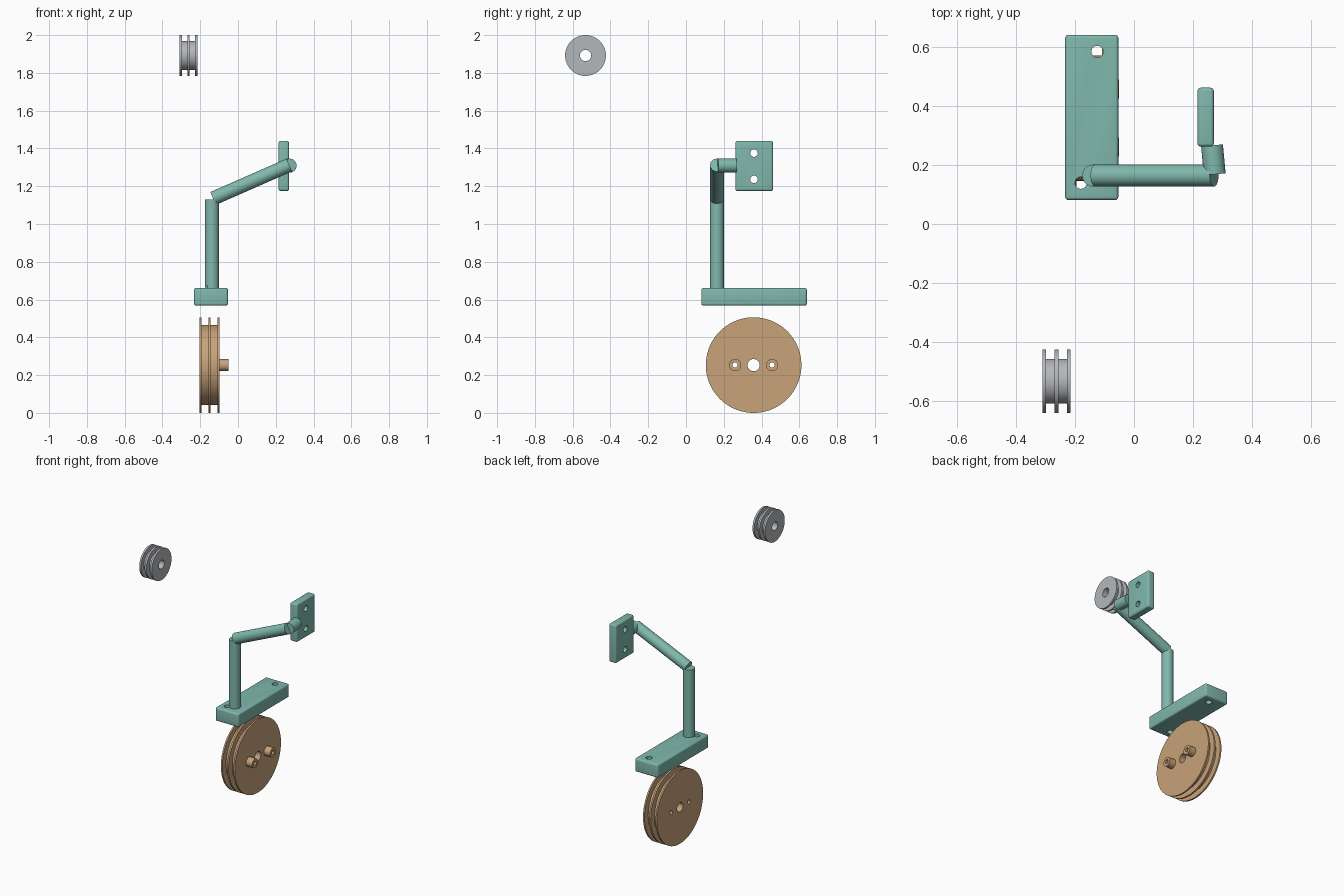
import bpy, bmesh, math
from mathutils import Vector, Matrix

if "Cube" in bpy.data.objects:
    bpy.data.objects.remove(bpy.data.objects["Cube"])


def material(name, rgb):
    m = bpy.data.materials.new(name)
    m.diffuse_color = (*rgb, 1)
    m.use_nodes = True
    m.node_tree.nodes["Principled BSDF"].inputs["Base Color"].default_value = m.diffuse_color
    return m


GREEN = material("sage green", (0.216, 0.479, 0.413))
TAN = material("tan", (0.578, 0.366, 0.195))
GREY = material("light grey", (0.456, 0.474, 0.497))


def add_object(name, bm, mat):
    bmesh.ops.recalc_face_normals(bm, faces=bm.faces)
    mesh = bpy.data.meshes.new(name)
    bm.to_mesh(mesh)
    bm.free()
    ob = bpy.data.objects.new(name, mesh)
    bpy.context.collection.objects.link(ob)
    if mat:
        mesh.materials.append(mat)
    return ob


def smooth(ob):
    bpy.ops.object.select_all(action='DESELECT')
    ob.select_set(True)
    bpy.context.view_layer.objects.active = ob
    bpy.ops.object.shade_smooth_by_angle(angle=math.radians(35))


def rod(name, a, b, r, mat=None, segments=48):
    """Solid cylinder between two points."""
    a, b = Vector(a), Vector(b)
    d = b - a
    bm = bmesh.new()
    turn = d.to_track_quat('Z', 'Y').to_matrix().to_4x4()
    bmesh.ops.create_cone(bm, cap_ends=True, segments=segments, radius1=r, radius2=r,
                          depth=d.length, matrix=Matrix.Translation((a + b) / 2) @ turn)
    return add_object(name, bm, mat)


def lathe_x(name, profile, y, z, mat, segments=96):
    """Closed (x, radius) profile turned around an axis parallel to x."""
    bm = bmesh.new()
    rings = []
    for i in range(segments):
        t = 2 * math.pi * i / segments
        rings.append([bm.verts.new((x, y + r * math.cos(t), z + r * math.sin(t)))
                      for x, r in profile])
    n = len(profile)
    for i in range(segments):
        p, q = rings[i], rings[(i + 1) % segments]
        for j in range(n):
            k = (j + 1) % n
            bm.faces.new((p[j], p[k], q[k], q[j]))
    return add_object(name, bm, mat)


def plate(name, lo, hi, bevel, mat):
    """Block with softly rounded edges."""
    lo, hi = Vector(lo), Vector(hi)
    bm = bmesh.new()
    bmesh.ops.create_cube(bm, size=1, matrix=Matrix.Translation((lo + hi) / 2)
                          @ Matrix.Diagonal((*(hi - lo), 1)))
    bmesh.ops.bevel(bm, geom=bm.edges[:], offset=bevel, segments=4, profile=0.5,
                    affect='EDGES')
    return add_object(name, bm, mat)


def drill(ob, cutter):
    cutter.hide_render = True
    cutter.hide_viewport = True
    mod = ob.modifiers.new("hole", 'BOOLEAN')
    mod.operation = 'DIFFERENCE'
    mod.solver = 'EXACT'
    mod.object = cutter


def pulley(name, x0, x1, flange, r_out, r_groove, r_hole, y, z, mat):
    """Three thin flanges with two square grooves and a bored centre."""
    mid, h = (x0 + x1) / 2, flange / 2
    outline = [(x0, r_hole), (x0, r_out), (x0 + flange, r_out), (x0 + flange, r_groove),
               (mid - h, r_groove), (mid - h, r_out), (mid + h, r_out), (mid + h, r_groove),
               (x1 - flange, r_groove), (x1 - flange, r_out), (x1, r_out), (x1, r_hole)]
    return lathe_x(name, outline, y, z, mat)


parts = []

# Large pulley with two drilled bosses
WY, WZ = 0.358, 0.253
wheel = pulley("large_pulley", -0.205, -0.098, 0.011, 0.253, 0.212, 0.032, WY, WZ, TAN)
parts.append(wheel)
for side, s in (("front", -1), ("back", 1)):
    y = WY + s * 0.098
    drill(wheel, rod(side + "_boss_cutter", (-0.3, y, WZ), (0.1, y, WZ), 0.014, segments=32))
    parts.append(lathe_x(side + "_boss", [(-0.099, 0.014), (-0.099, 0.032),
                                          (-0.051, 0.032), (-0.051, 0.014)], y, WZ, TAN, 48))

# Small pulley
parts.append(pulley("small_pulley", -0.31, -0.214, 0.013, 0.108, 0.076, 0.03,
                    -0.532, 1.892, GREY))

# Base plate, post and bent arm
base = plate("base_plate", (-0.233, 0.081, 0.568), (-0.053, 0.64, 0.661), 0.011, GREEN)
post = rod("post", (-0.138, 0.164, 0.65), (-0.138, 0.164, 1.13), 0.037, GREEN)
parts += [base, post,
          rod("slanted_arm", (-0.132, 0.164, 1.135), (0.271, 0.164, 1.312), 0.037, GREEN),
          rod("arm_tip", (0.273, 0.168, 1.309), (0.264, 0.266, 1.309), 0.037, GREEN)]
for i, (x, y) in enumerate(((-0.18, 0.139), (-0.124, 0.583))):
    cut = rod(f"base_cutter_{i}", (x, y, 0.5), (x, y, 0.672), 0.02, segments=32)
    drill(base, cut)
    if i == 0:
        drill(post, cut)

# Mounting plate at the arm end
mount = plate("mounting_plate", (0.215, 0.262, 1.175), (0.27, 0.461, 1.44), 0.011, GREEN)
parts.append(mount)
for i, z in enumerate((1.236, 1.375)):
    drill(mount, rod(f"mount_cutter_{i}", (0.1, 0.36, z), (0.4, 0.36, z), 0.02, segments=32))

for ob in parts:
    smooth(ob)
